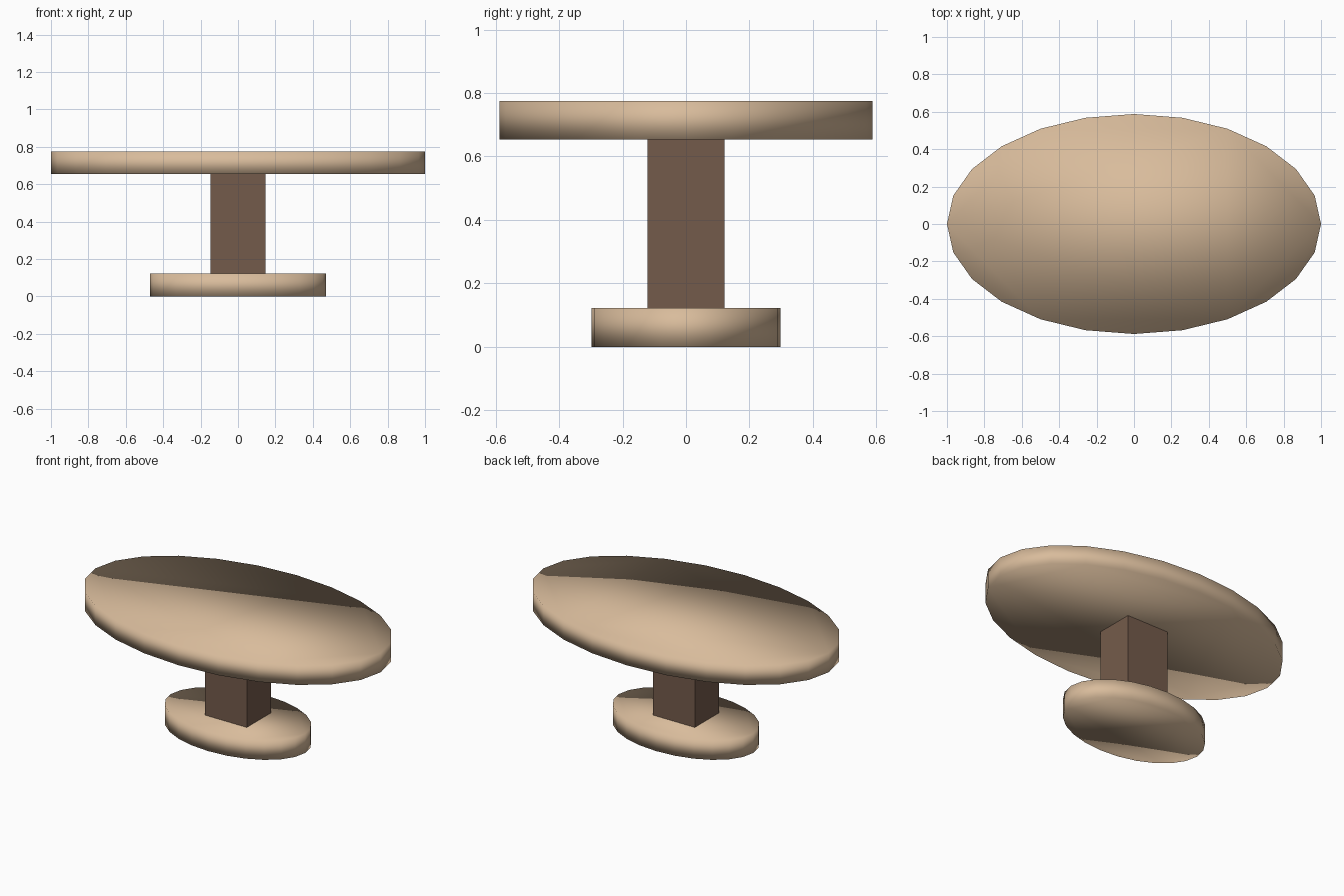
import bpy

cube = bpy.data.objects.get("Cube")
if cube:
    bpy.data.objects.remove(cube, do_unlink=True)


def make_material(name, rgb):
    mat = bpy.data.materials.new(name)
    mat.use_nodes = True
    color = (*rgb, 1.0)
    mat.diffuse_color = color
    bsdf = next(n for n in mat.node_tree.nodes if n.type == "BSDF_PRINCIPLED")
    bsdf.inputs["Base Color"].default_value = color
    return mat


def finish(name, mat, scale):
    obj = bpy.context.object
    obj.name = obj.data.name = name
    obj.scale = scale
    bpy.ops.object.transform_apply(location=False, rotation=False, scale=True)
    obj.data.materials.append(mat)
    return obj


def oval_slab(name, half_x, half_y, bottom, top, mat):
    """Smooth-shaded elliptical disc with a faceted outline."""
    bpy.ops.mesh.primitive_cylinder_add(
        vertices=24, radius=1, depth=1, location=(0, 0, (bottom + top) / 2))
    finish(name, mat, (half_x, half_y, top - bottom))
    bpy.ops.object.shade_smooth()


def box(name, size_x, size_y, bottom, top, mat):
    bpy.ops.mesh.primitive_cube_add(size=1, location=(0, 0, (bottom + top) / 2))
    finish(name, mat, (size_x, size_y, top - bottom))


light_wood = make_material("light_wood", (0.69, 0.50, 0.33))
dark_wood = make_material("dark_wood", (0.175, 0.105, 0.07))

# Foot, central column and table top
oval_slab("base", 0.47, 0.298, 0, 0.122, light_wood)
box("column", 0.294, 0.244, 0.122, 0.653, dark_wood)
oval_slab("table_top", 1.0, 0.588, 0.653, 0.775, light_wood)
